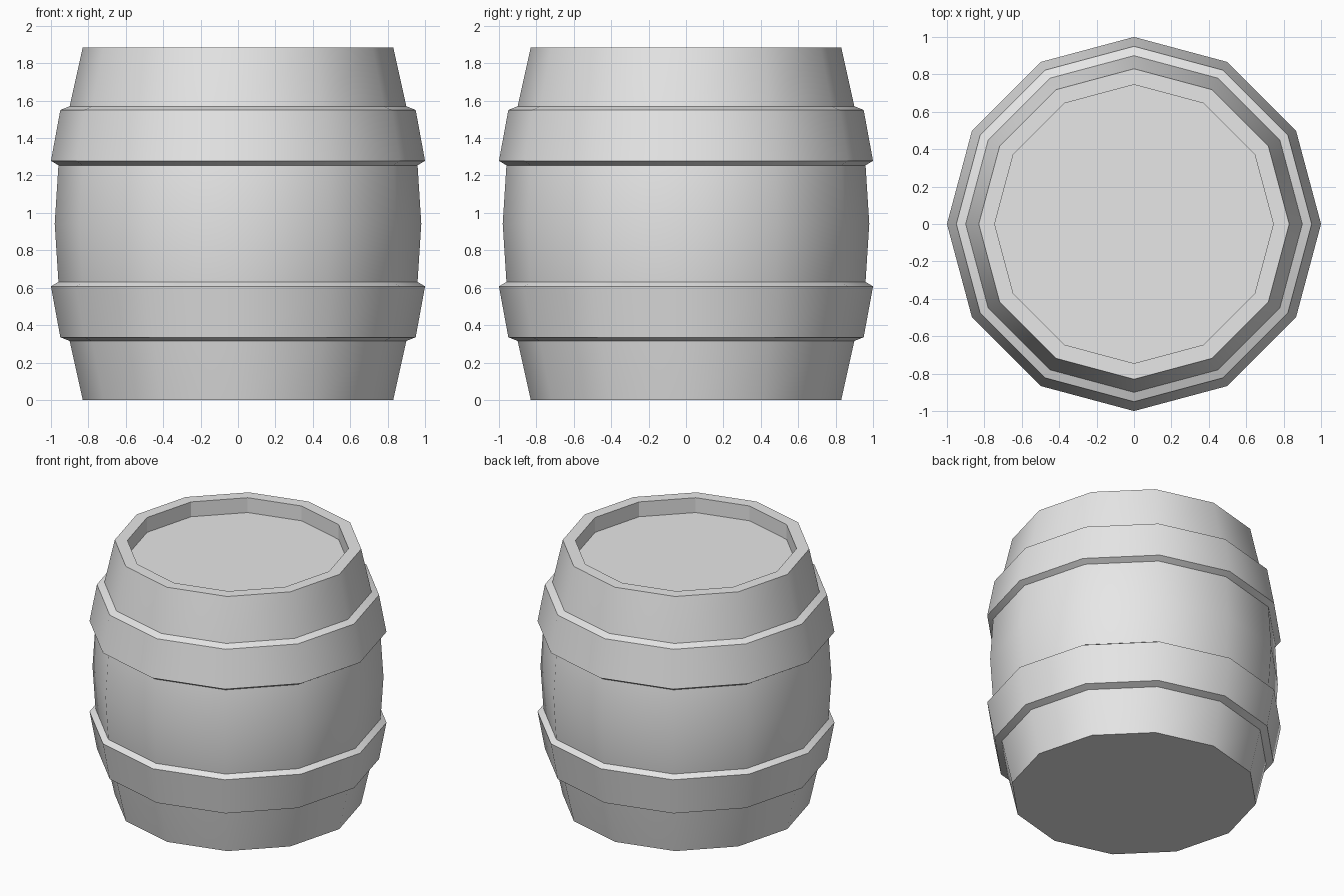
import bpy, bmesh, math

SIDES = 12
MID = 0.9425  # half height, the mirror plane of the two hoops

old = bpy.data.objects.get("Cube")
if old:
    bpy.data.objects.remove(old, do_unlink=True)

grey = bpy.data.materials.new("plain grey")
grey.use_nodes = True
grey.diffuse_color = (0.8, 0.8, 0.8, 1)
grey.node_tree.nodes["Principled BSDF"].inputs["Base Color"].default_value = (0.8, 0.8, 0.8, 1)


def lathe(name, profile, closed):
    """Turn (radius, height) points around z; open profiles get end caps."""
    bm = bmesh.new()
    rings = []
    for r, z in profile:
        angles = [math.tau * i / SIDES for i in range(SIDES)]
        rings.append([bm.verts.new((r * math.cos(a), r * math.sin(a), z)) for a in angles])
    pairs = list(zip(rings, rings[1:]))
    if closed:
        pairs.append((rings[-1], rings[0]))
    else:
        bm.faces.new(rings[0])
        bm.faces.new(rings[-1])
    for low, high in pairs:
        for i in range(SIDES):
            j = (i + 1) % SIDES
            bm.faces.new((low[i], low[j], high[j], high[i]))
    bmesh.ops.recalc_face_normals(bm, faces=bm.faces)
    mesh = bpy.data.meshes.new(name)
    bm.to_mesh(mesh)
    bm.free()
    mesh.materials.append(grey)
    obj = bpy.data.objects.new(name, mesh)
    bpy.context.collection.objects.link(obj)
    bpy.ops.object.select_all(action="DESELECT")
    obj.select_set(True)
    bpy.context.view_layer.objects.active = obj
    bpy.ops.object.shade_smooth_by_angle(angle=math.radians(30.5))
    return obj


# Bulging body with a raised rim around a sunken lid
half = [(0.83, 0), (0.90, 0.315), (0.96, 0.63)]
upper = [(r, 2 * MID - z) for r, z in reversed(half)]
rim = [(0.745, 2 * MID), (0.745, 2 * MID - 0.11)]
body = lathe("barrel_body", half + [(0.98, MID)] + upper + rim, False)

# The inside wall of the rim stays faceted
for face in body.data.polygons:
    c = face.center
    if abs(face.normal.z) < 0.01 and face.normal.x * c.x + face.normal.y * c.y < 0:
        face.use_smooth = False

# Two mirrored hoops, sunk slightly into the body
hoop = [(0.875, 0.305), (0.95, 0.335), (1.0, 0.607), (0.92, 0.655)]
lathe("lower_hoop", hoop, True)
lathe("upper_hoop", [(r, 2 * MID - z) for r, z in hoop], True)
